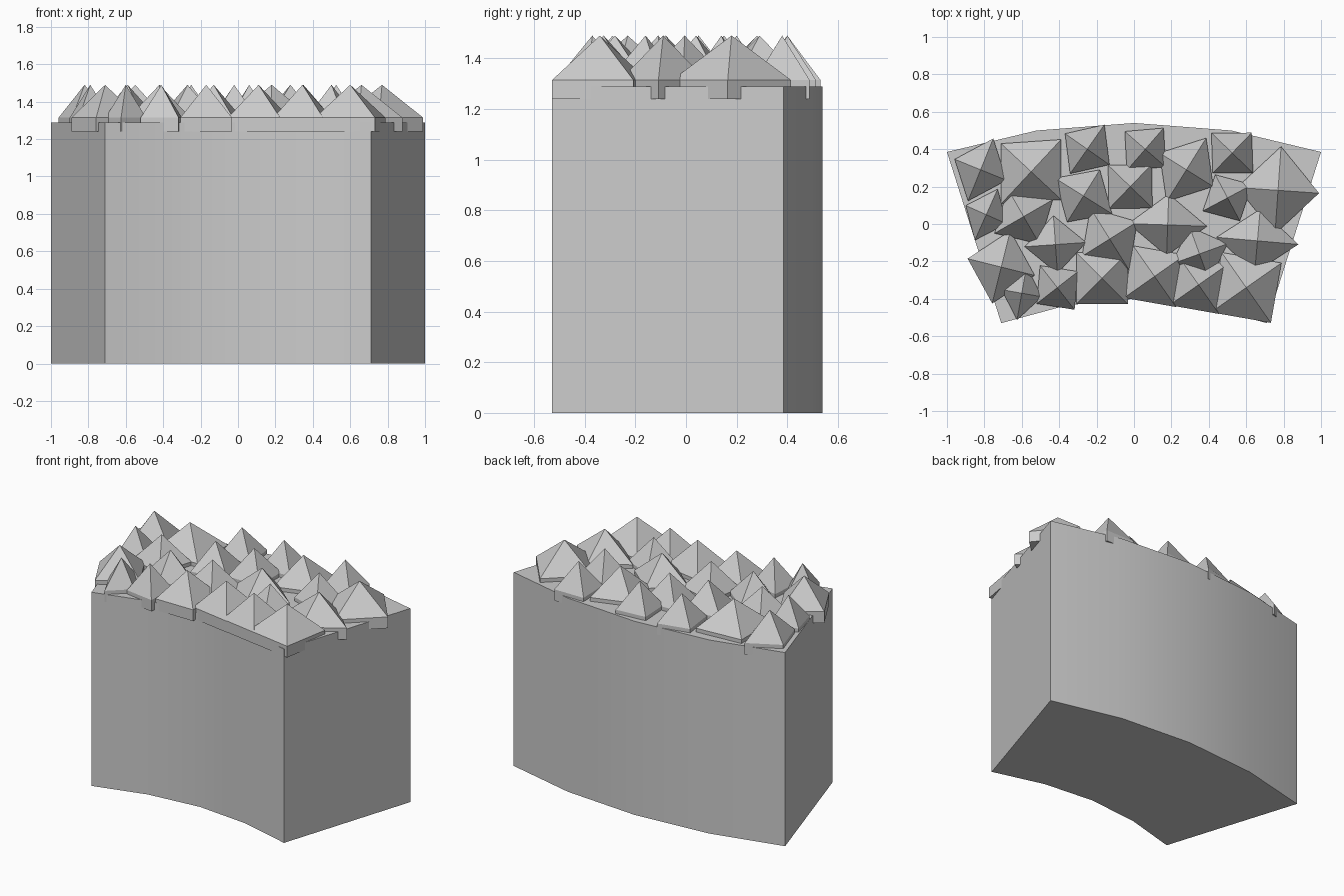
import bpy, bmesh
from math import radians, cos, sin

if "Cube" in bpy.data.objects:
    bpy.data.objects.remove(bpy.data.objects["Cube"])

BLOCK_TOP, SKIRT, EAVE, APEX = 1.29, 1.24, 1.315, 1.49


def make_object(name, bm):
    bmesh.ops.recalc_face_normals(bm, faces=bm.faces)
    mesh = bpy.data.meshes.new(name)
    bm.to_mesh(mesh)
    bm.free()
    ob = bpy.data.objects.new(name, mesh)
    bpy.context.collection.objects.link(ob)
    return ob


# Curved wall segment: wedge outline extruded upward
half_back = [(1, 0.385), (0.52, 0.5)]
half_front = [(0.36, -0.435), (0.71, -0.53)]
outline = (half_back + [(0, 0.54)] + [(-x, y) for x, y in reversed(half_back)]
           + [(-x, y) for x, y in reversed(half_front)] + [(0, -0.4)] + half_front)
bm = bmesh.new()
base = bm.faces.new([bm.verts.new((x, y, 0)) for x, y in outline])
ext = bmesh.ops.extrude_face_region(bm, geom=[base], use_keep_orig=True)
top_verts = [g for g in ext["geom"] if isinstance(g, bmesh.types.BMVert)]
bmesh.ops.translate(bm, verts=top_verts, vec=(0, 0, BLOCK_TOP))
block = make_object("wall_block", bm)
bpy.context.view_layer.objects.active = block
block.select_set(True)
bpy.ops.object.shade_smooth_by_angle(angle=radians(30))
block.select_set(False)


# Pointed stud: four-sided pyramid on a short vertical skirt
def add_stud(bm, x, y, d1, d2, angle):
    a = radians(angle)
    rings = []
    for z in (SKIRT, EAVE):
        ring = []
        for k in range(4):
            d = d1 if k % 2 == 0 else d2
            t = a + radians(90 * k)
            ring.append(bm.verts.new((x + d * cos(t), y + d * sin(t), z)))
        rings.append(ring)
    low, high = rings
    tip = bm.verts.new((x, y, APEX))
    bm.faces.new(low)
    for k in range(4):
        n = (k + 1) % 4
        bm.faces.new((low[k], low[n], high[n], high[k]))
        bm.faces.new((high[k], high[n], tip))


# Stud rows: centre x, centre y, two half diagonals, angle
rows = {
    "back_studs": [
        (-.82, .29, .15, .18, -22), (-.55, .28, .22, .235, -43), (-.25, .40, .16, .145, 55),
        (.06, .40, .145, .15, -41), (.28, .29, .20, .17, 58), (.525, .38, .155, .15, -44),
        (.77, .18, .22, .235, -4)],
    "middle_studs": [
        (-.79, .05, .12, .15, -24), (-.59, .04, .17, .18, -60), (-.27, .15, .18, .165, -32),
        (-.02, .20, .165, .165, -44), (.50, .14, .14, .15, -62), (-.71, -.23, .185, .20, -14),
        (-.42, -.11, .165, .155, 4), (-.13, -.08, .195, .175, -58), (.18, -.005, .21, .165, -2),
        (.35, -.16, .16, .155, 20), (.66, -.09, .22, .17, -5)],
    "front_studs": [
        (-.60, -.37, .11, .145, -10), (-.41, -.34, .15, .14, -52), (-.17, -.29, .195, .195, 45),
        (.11, -.28, .20, .20, 35), (.345, -.325, .19, .19, 35), (.60, -.34, .23, .23, 35)],
}
for name, studs in rows.items():
    bm = bmesh.new()
    for s in studs:
        add_stud(bm, *s)
    make_object(name, bm)
